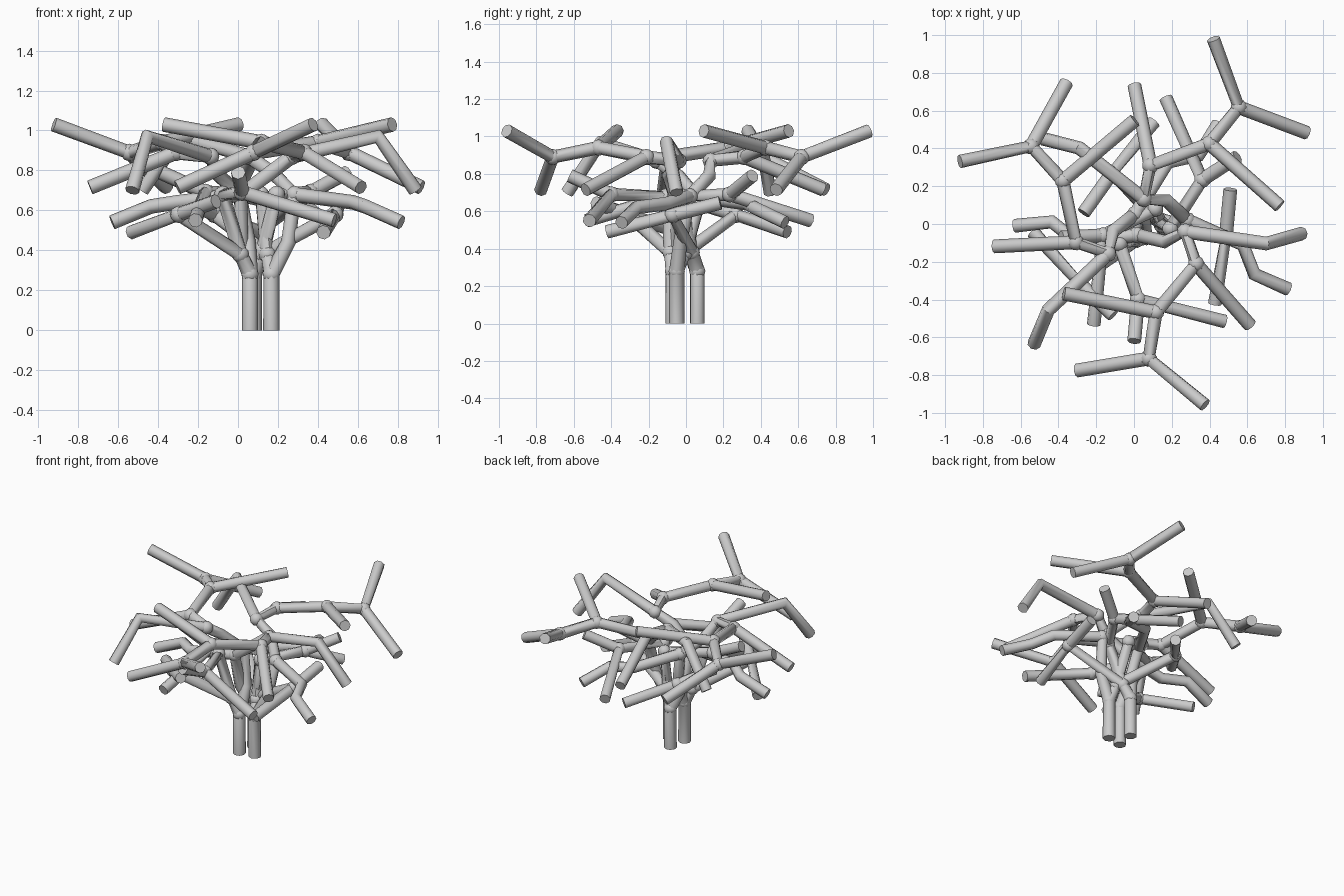
import bpy, bmesh, math
from mathutils import Vector

if "Cube" in bpy.data.objects:
    bpy.data.objects.remove(bpy.data.objects["Cube"])

R = 0.0365

# nodes of one branching stalk, relative to the foot of its stem
base, bend, low = (0, 0, 0), (0, 0, 0.28), (-0.02, 0.045, 0.38)
fork = (-0.115, 0.182, 0.87)          # splits into crown and drooping arm
crown1, crown2, crown3 = (-0.08, 0.36, 0.89), (0.232, 0.475, 0.94), (0.388, 0.668, 0.89)
side = (-0.285, 0.318, 0.58)
inner = (0.115, 0.07, 0.68)
mid = (-0.055, 0.13, 0.68)
back = (-0.331, -0.01, 0.69)

chains = [
    [base, bend, (0.085, 0.02, 0.44), inner, (0.004, 0.175, 0.79), fork,
     crown1, crown2, crown3, (0.253, 1.03, 1.03)],
    [crown3, (0.75, 0.532, 0.715)],
    [crown2, (0.605, 0.145, 1.03)],
    [crown1, (-0.165, 0.785, 0.715)],
    [fork, (-0.456, 0.452, 0.97), (-0.645, 0.50, 0.70)],
    [bend, low, side, (-0.06, 0.592, 0.49)],
    [side, (-0.434, 0.108, 0.645)],
    [inner, (0.41, -0.06, 0.64), (0.47, -0.215, 0.62), (0.65, -0.295, 0.54)],
    [low, mid, back, (-0.38, -0.482, 0.55)],
    [back, (-0.553, -0.022, 0.79)],
]
forks = [bend, low, fork, crown1, crown2, crown3, side, inner, back, mid]


def make_stalk():
    # eight-sided tubes along every chain, a little thicker at the stem
    cu = bpy.data.curves.new("stalk_paths", 'CURVE')
    cu.dimensions = '3D'
    cu.bevel_depth = R
    cu.bevel_resolution = 2
    cu.use_fill_caps = True
    for pts in chains:
        sp = cu.splines.new('POLY')
        sp.points.add(len(pts) - 1)
        for p, co in zip(sp.points, pts):
            p.co = (*co, 1)
            p.radius = 1.12 if co[2] < 0.3 else 1.0
    tmp = bpy.data.objects.new("stalk_paths", cu)
    bpy.context.collection.objects.link(tmp)
    bpy.context.view_layer.update()
    dg = bpy.context.evaluated_depsgraph_get()
    me = bpy.data.meshes.new_from_object(tmp.evaluated_get(dg))
    bpy.data.objects.remove(tmp)
    # rounded swellings at the forks
    bm = bmesh.new()
    bm.from_mesh(me)
    for co in forks:
        g = bmesh.ops.create_icosphere(bm, subdivisions=2, radius=R * 1.2)
        bmesh.ops.translate(bm, verts=g["verts"], vec=Vector(co))
    bm.to_mesh(me)
    bm.free()
    return me


# three copies of the stalk, each turned about its own stem
mesh = make_stalk()
for name, x, y, ang in (("right_stalk", 0.167, -0.05, 0),
                        ("left_stalk", 0.06, -0.07, 81.6),
                        ("rear_stalk", 0.08, 0.06, 210)):
    ob = bpy.data.objects.new(name, mesh.copy())
    ob.location = (x, y, 0)
    ob.rotation_euler.z = math.radians(ang)
    bpy.context.collection.objects.link(ob)
    bpy.ops.object.select_all(action='DESELECT')
    ob.select_set(True)
    bpy.context.view_layer.objects.active = ob
    bpy.ops.object.shade_smooth_by_angle(angle=math.radians(50))
